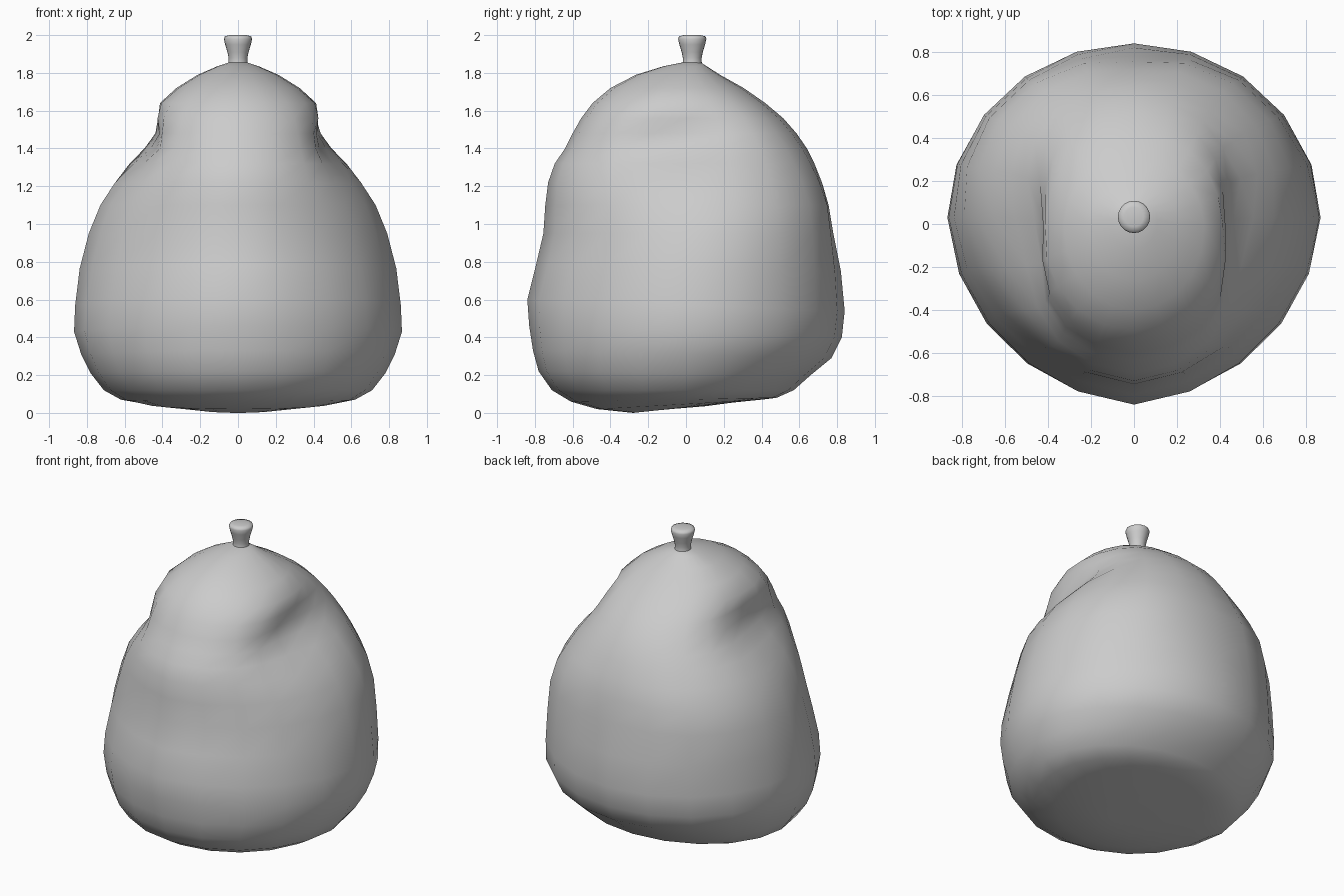
import bpy
from math import sin, cos, pi, exp, radians

N = 20


def bell(v, width):
    return exp(-(v / width) ** 2 / 2)


def loft(name, rings, dent=0.0, back_bulge=0.0, front_slim=0.0):
    """Rings: (z front, z back, half width, y front, y back, y of widest point)."""
    verts, faces = [], []
    for zf, zb, rx, yf, yb, yc in rings:
        for i in range(N):
            a = 2 * pi * i / N
            s, c = sin(a), cos(a)
            z = zf + (zb - zf) * (s + 1) / 2
            # fuller back corners, slimmer front corners
            if s > 0:
                k = 1 + back_bulge * abs(sin(2 * a)) * bell(z - 1.08, 0.19)
            else:
                k = 1 - front_slim * abs(sin(2 * a)) * bell(z - 0.85, 0.35)
            y = yc + k * s * (yb - yc if s > 0 else yc - yf)
            # side pinch, mirrored left and right, rising towards the back
            ang = a if a <= pi / 2 else pi - a if a <= 1.5 * pi else a - 2 * pi
            pinch = dent * bell(ang + radians(7), radians(27 if s > 0 else 22))
            pinch *= bell(z - 1.45 - 0.1 * s, 0.115)
            x = k * rx * c
            if abs(c) > 0.05:
                x -= pinch if c > 0 else -pinch
            verts.append((x, y, z))
    for k in range(len(rings) - 1):
        for i in range(N):
            j = (i + 1) % N
            faces.append((k * N + i, k * N + j, (k + 1) * N + j, (k + 1) * N + i))
    top = (len(rings) - 1) * N
    faces += [tuple(reversed(range(N))), tuple(range(top, top + N))]
    mesh = bpy.data.meshes.new(name)
    mesh.from_pydata(verts, [], faces)
    ob = bpy.data.objects.new(name, mesh)
    bpy.context.collection.objects.link(ob)
    bpy.ops.object.select_all(action='DESELECT')
    ob.select_set(True)
    bpy.context.view_layer.objects.active = ob
    bpy.ops.object.shade_smooth_by_angle(angle=radians(60))


# Pear-shaped body with a tilted, slightly hollow base
body = [
    (.015, .035, .10, -.15, .10, -.02),
    (.00, .055, .25, -.28, .25, -.02),
    (.02, .07, .48, -.47, .40, -.02),
    (.06, .08, .62, -.61, .48, -.02),
    (.12, .12, .71, -.71, .57, -.01),
    (.22, .20, .78, -.78, .66, 0),
    (.33, .29, .83, -.81, .77, .01),
    (.46, .40, .868, -.83, .825, .03),
    (.60, .54, .862, -.84, .84, .03),
    (.78, .75, .838, -.795, .82, .03),
    (.95, .95, .79, -.755, .78, .03),
    (1.10, 1.10, .73, -.745, .755, .03),
    (1.22, 1.22, .67, -.73, .72, .03),
    (1.32, 1.32, .63, -.695, .68, .03),
    (1.40, 1.40, .595, -.64, .64, .02),
    (1.48, 1.48, .56, -.60, .585, .01),
    (1.56, 1.56, .515, -.555, .515, 0),
    (1.64, 1.64, .45, -.495, .42, 0),
    (1.72, 1.72, .335, -.40, .305, 0),
    (1.79, 1.79, .215, -.265, .18, 0),
    (1.835, 1.835, .11, -.12, .11, .02),
    (1.855, 1.855, .05, -.02, .08, .03),
]
loft("body", body, dent=0.15, back_bulge=0.07, front_slim=0.05)

# Short flared stem
stem = [(z, z, r, .033 - r, .033 + r, .033) for z, r in
        ((1.83, .055), (1.86, .05), (1.88, .05), (1.91, .056), (1.95, .068),
         (1.98, .075), (1.993, .07), (2.0, .045))]
loft("stem", stem)
